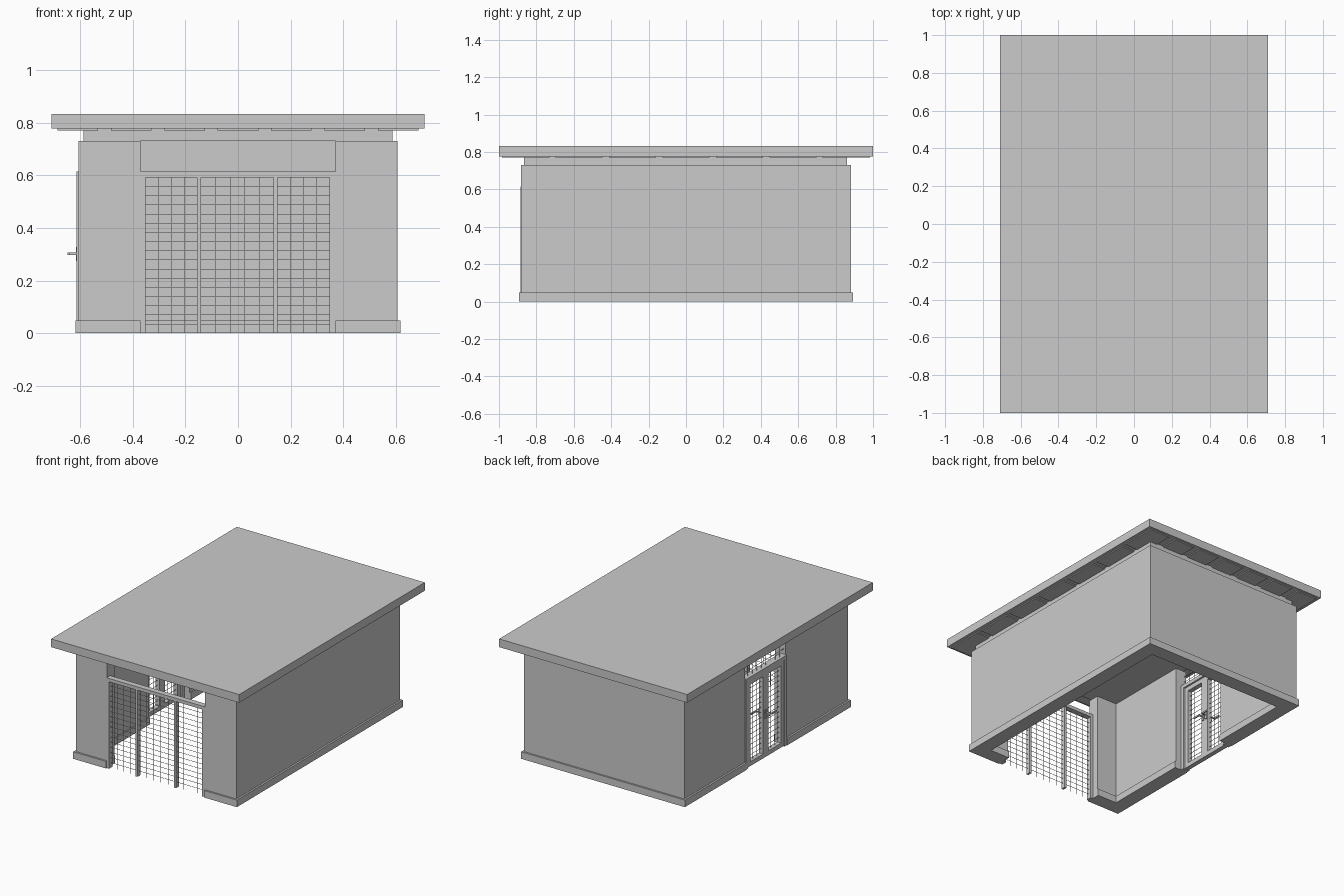
import bpy, bmesh
from mathutils import Matrix, Vector

if "Cube" in bpy.data.objects:
    bpy.data.objects.remove(bpy.data.objects["Cube"])

WX, WY, T = 0.605, 0.882, 0.08      # wall half sizes and thickness


def finish(name, bm):
    bmesh.ops.recalc_face_normals(bm, faces=bm.faces)
    me = bpy.data.meshes.new(name)
    bm.to_mesh(me)
    bm.free()
    ob = bpy.data.objects.new(name, me)
    bpy.context.collection.objects.link(ob)
    return ob


def add_box(bm, a, b):
    a, b = Vector(a), Vector(b)
    s = [abs(v) for v in (b - a)]
    bmesh.ops.create_cube(bm, size=1, matrix=Matrix.Translation((a + b) / 2) @ Matrix.Diagonal((*s, 1)))


def boxes(name, pairs, place=lambda p: p):
    bm = bmesh.new()
    for a, b in pairs:
        add_box(bm, place(a), place(b))
    return finish(name, bm)


def footprint(name, pts, z0, z1):
    bm = bmesh.new()
    f = bm.faces.new([bm.verts.new((x, y, z0)) for x, y in pts])
    r = bmesh.ops.extrude_face_region(bm, geom=[f])
    bmesh.ops.translate(bm, verts=[v for v in r['geom'] if isinstance(v, bmesh.types.BMVert)],
                        vec=(0, 0, z1 - z0))
    return finish(name, bm)


# Walls and skirting: two runs separated by the front and side openings
FO, S0, S1 = 0.37, -0.21, 0.23       # front opening half width, side opening range


def wall_runs(name, out, inn, z0, z1):
    X, Y, x, y = WX + out, WY + out, WX - T - inn, WY - T - inn
    footprint(name + "_main", [(FO, -Y), (X, -Y), (X, Y), (-X, Y), (-X, S1),
                               (-x, S1), (-x, y), (x, y), (x, -y), (FO, -y)], z0, z1)
    footprint(name + "_front_corner", [(-FO, -Y), (-X, -Y), (-X, S0), (-x, S0),
                                       (-x, -y), (-FO, -y)], z0, z1)


wall_runs("wall", 0, 0, 0.003, 0.73)
wall_runs("skirting", 0.012, 0.008, 0, 0.048)

# Roof: recessed ceiling slab, roof slab and 7 x 7 soffit panels
boxes("ceiling_slab", [((-0.587, -0.865, 0.73), (0.587, 0.862, 0.778))])
boxes("roof_slab", [((-0.709, -1, 0.777), (0.709, 1, 0.833))])
px, py, hx, hy = 0.203, 0.2857, 0.077, 0.126
boxes("soffit_panels", [((i * px - hx, j * py - hy, 0.77), (i * px + hx, j * py + hy, 0.778))
                        for i in range(-3, 4) for j in range(-3, 4)
                        if abs(i) == 3 or abs(j) == 3])


# Placement of flat doors: (along, outward depth, height)
def front(p):
    return (p[0], -WY - p[1], p[2])


def side(p):
    return (-WX - p[1], p[0], p[2])


def mesh_wires(u0, u1, z0, z1, d, du=0.051, dz=0.0345, w=0.001):
    nu, nz = max(1, round((u1 - u0) / du)), max(1, round((z1 - z0) / dz))
    res = []
    for i in range(1, nu):
        u = u0 + (u1 - u0) * i / nu
        res.append(((u - w, d - w, z0), (u + w, d + w, z1)))
    for i in range(1, nz):
        z = z0 + (z1 - z0) * i / nz
        res.append(((u0, d - w, z - w), (u1, d + w, z + w)))
    return res


def ring(u0, u1, z0, z1, d0, d1, w):
    return [((u0, d0, z0), (u0 + w, d1, z1)), ((u1 - w, d0, z0), (u1, d1, z1)),
            ((u0 + w, d0, z0), (u1 - w, d1, z0 + w)), ((u0 + w, d0, z1 - w), (u1 - w, d1, z1))]


# Front gate: jambs, head rail, two mullions and wire panels
boxes("front_gate_frame", [((-0.37, -0.035, 0), (-0.352, 0.004, 0.615)),
                           ((0.348, -0.035, 0), (0.37, 0.004, 0.615)),
                           ((-0.352, -0.035, 0.592), (0.348, 0.004, 0.615)),
                           ((-0.155, -0.03, 0), (-0.14, 0, 0.592)),
                           ((0.135, -0.03, 0), (0.15, 0, 0.592))], front)
for n, u0, u1 in (("left", -0.352, -0.155), ("middle", -0.14, 0.135), ("right", 0.15, 0.348)):
    boxes("front_gate_wires_" + n, mesh_wires(u0, u1, 0, 0.592, -0.015), front)

# Side double door: frame, two leaves, transom wires
boxes("side_door_frame", [((S0, -0.04, 0), (S0 + 0.025, 0.008, 0.615)),
                          ((S1 - 0.025, -0.04, 0), (S1, 0.008, 0.615)),
                          ((S0 + 0.025, -0.04, 0.59), (S1 - 0.025, 0.008, 0.615))], side)
mid = (S0 + S1) / 2
for n, a, b in (("front", S0 + 0.025, mid), ("back", mid, S1 - 0.025)):
    boxes("side_door_leaf_" + n, ring(a, b, 0.004, 0.59, -0.028, 0.004, 0.03), side)
    boxes("side_door_wires_" + n, mesh_wires(a + 0.03, b - 0.03, 0.034, 0.56, -0.012), side)
boxes("side_transom_wires", mesh_wires(S0, S1, 0.615, 0.73, -0.012), side)

# Door handles on both faces: plate, spindle and lever
for n, s, d in (("outer", 1, 0.004), ("inner", -1, -0.028)):
    for m, k in (("front", -1), ("back", 1)):
        u = mid + k * 0.015
        boxes(f"door_handle_{n}_{m}",
              [((u - 0.008, d, 0.275), (u + 0.008, d + s * 0.006, 0.328)),
               ((u - 0.004, d + s * 0.006, 0.298), (u + 0.004, d + s * 0.03, 0.306)),
               ((u - k * 0.004, d + s * 0.03, 0.297), (u + k * 0.05, d + s * 0.038, 0.307))], side)
